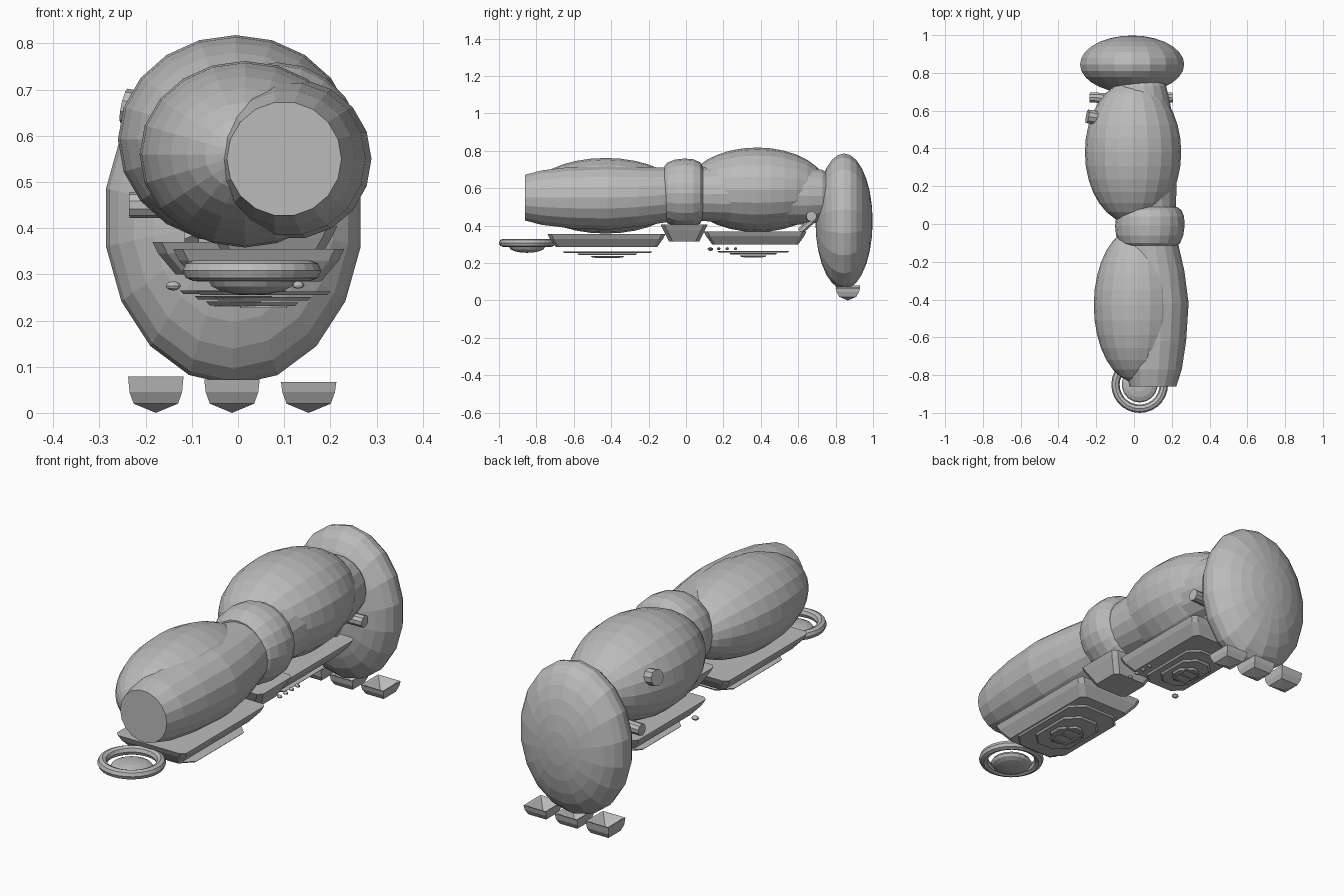
import bpy, bmesh, math
from mathutils import Matrix, Vector

if "Cube" in bpy.data.objects:
    bpy.data.objects.remove(bpy.data.objects["Cube"])

grey = bpy.data.materials.new("plain grey")
grey.diffuse_color = (0.5, 0.5, 0.5, 1)
grey.use_nodes = True
grey.node_tree.nodes["Principled BSDF"].inputs["Base Color"].default_value = grey.diffuse_color


def finish(bm, name):
    bmesh.ops.recalc_face_normals(bm, faces=bm.faces)
    me = bpy.data.meshes.new(name)
    bm.to_mesh(me)
    bm.free()
    me.materials.append(grey)
    ob = bpy.data.objects.new(name, me)
    bpy.context.collection.objects.link(ob)
    return ob


def ellipsoid(name, loc, radii, segs=18, rings=12, axis="Y", yaw=0.0):
    bm = bmesh.new()
    bmesh.ops.create_uvsphere(bm, u_segments=segs, v_segments=rings, radius=1)
    if axis == "Y":
        bm.transform(Matrix.Rotation(math.pi / 2, 4, "X"))
    bm.transform(Matrix.Translation(loc) @ Matrix.Rotation(yaw, 4, "Z")
                 @ Matrix.Diagonal((*radii, 1)))
    return finish(bm, name)


def loft(name, rings):
    """Skin a list of equally sized point rings and cap both ends."""
    bm = bmesh.new()
    loops = [[bm.verts.new(p) for p in r] for r in rings]
    n = len(loops[0])
    for a, b in zip(loops, loops[1:]):
        for i in range(n):
            j = (i + 1) % n
            bm.faces.new((a[i], a[j], b[j], b[i]))
    bm.faces.new(loops[0])
    bm.faces.new(loops[-1])
    bmesh.ops.remove_doubles(bm, verts=bm.verts, dist=1e-5)
    return finish(bm, name)


def barrel(name, stations, segs=18):
    """Round body along y from (y, x, z, radius) stations."""
    loft(name, [[(x + r * math.cos(math.tau * i / segs), y,
                  z + r * math.sin(math.tau * i / segs)) for i in range(segs)]
                for y, x, z, r in stations])


def rect(cx, cy, hx, hy, z, cut=0.0):
    """Rectangle ring, optionally with cut corners."""
    if not cut:
        return [(cx + sx * hx, cy + sy * hy, z)
                for sx, sy in ((1, 1), (-1, 1), (-1, -1), (1, -1))]
    a, b = hx - cut, hy - cut
    return [(cx + x, cy + y, z) for x, y in
            ((hx, b), (a, hy), (-a, hy), (-hx, b),
             (-hx, -b), (-a, -hy), (a, -hy), (hx, -b))]


def rod(name, p, q, r, segs=10):
    p, q = Vector(p), Vector(q)
    bm = bmesh.new()
    bmesh.ops.create_cone(bm, cap_ends=True, segments=segs, radius1=r, radius2=r,
                          depth=(q - p).length)
    rot = (q - p).to_track_quat("Z", "Y").to_matrix().to_4x4()
    bm.transform(Matrix.Translation((p + q) / 2) @ rot)
    finish(bm, name)


# Main round bodies
ellipsoid("rear_disc", (-0.01, 0.845, 0.423), (0.28, 0.153, 0.363), 18, 14)
ellipsoid("rear_body", (-0.005, 0.38, 0.592), (0.255, 0.38, 0.226), 20, 16)
ellipsoid("front_body", (0.015, -0.43, 0.56), (0.228, 0.41, 0.202), 20, 16)
barrel("rear_core", [(0.0, 0.085, 0.565, 0.135), (0.2, 0.07, 0.57, 0.155),
                     (0.45, 0.05, 0.57, 0.17), (0.65, 0.035, 0.56, 0.155),
                     (0.73, 0.03, 0.56, 0.14), (0.77, 0.03, 0.56, 0.11)])
barrel("front_core", [(-0.86, 0.1, 0.55, 0.124), (-0.77, 0.105, 0.55, 0.148),
                      (-0.62, 0.11, 0.55, 0.166), (-0.42, 0.115, 0.55, 0.174),
                      (-0.25, 0.105, 0.555, 0.162), (-0.1, 0.085, 0.565, 0.148),
                      (0.02, 0.085, 0.57, 0.14)])
# Rounded collar between the two bodies
barrel("collar", [(-0.115, 0.083, 0.575, 0.145), (-0.1, 0.083, 0.575, 0.162),
                  (-0.06, 0.083, 0.575, 0.178), (-0.01, 0.084, 0.575, 0.184),
                  (0.04, 0.085, 0.575, 0.18), (0.075, 0.086, 0.575, 0.164),
                  (0.09, 0.087, 0.575, 0.14)], 20)

# Trays below the bodies
for name, cx, cy, hx, hy, top, low in (
        ("front_tray", 0.045, -0.425, 0.185, 0.315, 0.355, 0.285),
        ("middle_tray", 0.075, -0.01, 0.14, 0.125, 0.405, 0.315),
        ("rear_tray", -0.005, 0.37, 0.18, 0.275, 0.37, 0.30)):
    loft(name, [rect(cx, cy, hx, hy, top, 0.02),
                rect(cx, cy, hx - 0.012, hy - 0.012, top - 0.025, 0.02),
                rect(cx, cy, hx - 0.05, hy - 0.045, low, 0.02)])

# Thin stepped plates with little frames, hanging under the trays
for side, cx, cy, s, z in (("front", 0.055, -0.42, 1.0, 0.258),
                           ("rear", -0.01, 0.36, 0.8, 0.26)):
    for k, (hx, hy) in enumerate(((0.145, 0.24), (0.105, 0.16), (0.075, 0.09))):
        zz = z - 0.012 * k
        loft(f"{side}_step_plate_{k}", [
            rect(cx, cy, hx * s, hy * s, zz + 0.005, 0.06 * s),
            rect(cx, cy, hx * s - 0.008, hy * s - 0.008, zz - 0.003, 0.055 * s)])
    for i, (dx, dy, hx, hy) in enumerate(((0, -0.06, 0.05, 0.006), (0, 0, 0.05, 0.006),
                                          (0, 0.06, 0.05, 0.006), (0.045, 0, 0.006, 0.06),
                                          (-0.045, 0, 0.006, 0.06))):
        loft(f"{side}_frame_bar_{i}",
             [rect(cx + dx * s, cy + dy * s, hx * s, hy * s, h)
              for h in (z - 0.027, z - 0.031)])

# Small beads beside the rear tray
for i in range(4):
    ellipsoid(f"small_bead_{i}", (0.13, 0.13 + 0.045 * i, 0.277), (0.014, 0.009, 0.008),
              8, 6, "Z")
ellipsoid("single_bead", (-0.14, 0.13, 0.275), (0.017, 0.015, 0.01), 10, 6, "Z")

# Front loop with a shallow dish
bpy.ops.mesh.primitive_torus_add(location=(0.03, -0.85, 0.308), major_radius=0.128,
                                 minor_radius=0.022, major_segments=28, minor_segments=8)
loop = bpy.context.object
loop.name = "front_loop"
loop.data.materials.append(grey)
ellipsoid("loop_dish", (0.03, -0.85, 0.285), (0.095, 0.095, 0.03), 18, 8, "Z")

# Pins, struts and side knob near the disc
for side, x0, x1 in (("left", -0.235, -0.1), ("right", 0.205, 0.08)):
    rod(f"{side}_pin", (x0, 0.67, 0.45), (x1, 0.665, 0.45), 0.028)
    rod(f"{side}_strut", (x1, 0.61, 0.37), (x1, 0.72, 0.47), 0.018, 6)
rod("side_knob", (-0.247, 0.57, 0.665), (-0.13, 0.55, 0.64), 0.038, 10)

# Three hollow pointed feet under the disc
for name, cx, top in (("left_foot", -0.178, 0.079), ("middle_foot", -0.013, 0.072),
                      ("right_foot", 0.153, 0.067)):
    loft(name, [rect(cx, 0.865, 0, 0, top - 0.045),
                rect(cx, 0.865, 0.052, 0.057, top - 0.002),
                rect(cx, 0.865, 0.06, 0.065, top),
                rect(cx, 0.865, 0.057, 0.06, 0.045),
                rect(cx, 0.865, 0.048, 0.046, 0.02),
                rect(cx, 0.865, 0, 0, 0.0)])
